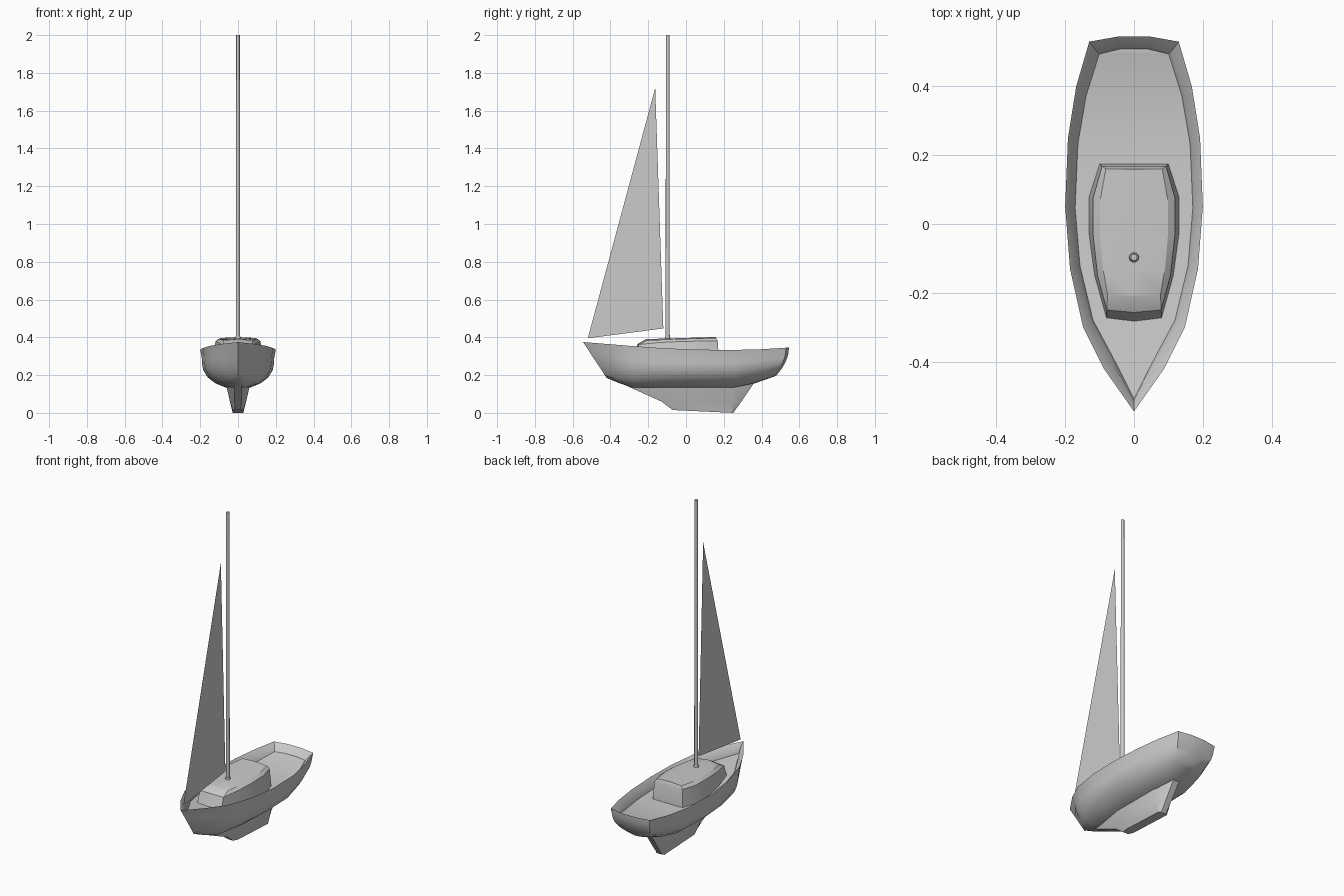
import bpy, bmesh, math

if "Cube" in bpy.data.objects:
    bpy.data.objects.remove(bpy.data.objects["Cube"])


def finish(name, bm, angle=None):
    bmesh.ops.remove_doubles(bm, verts=bm.verts, dist=0.0005)
    bmesh.ops.recalc_face_normals(bm, faces=bm.faces)
    mesh = bpy.data.meshes.new(name)
    bm.to_mesh(mesh)
    bm.free()
    ob = bpy.data.objects.new(name, mesh)
    bpy.context.collection.objects.link(ob)
    if angle:
        bpy.context.view_layer.objects.active = ob
        ob.select_set(True)
        bpy.ops.object.shade_smooth_by_angle(angle=math.radians(angle))
        ob.select_set(False)
    return ob


def loft(name, halves, angle, cap_start=False):
    """Mirror each half outline into a ring, bridge the rings, cap with cross strips."""
    bm = bmesh.new()
    rings = []
    for half in halves:
        right = [bm.verts.new(p) for p in half]
        left = [bm.verts.new((-x, y, z)) for x, y, z in half]
        rings.append(right + left[::-1])
    n = len(rings[0])
    for a, b in zip(rings, rings[1:]):
        for j in range(n):
            k = (j + 1) % n
            bm.faces.new((a[j], a[k], b[k], b[j]))
    for ring in ([rings[0]] if cap_start else []) + [rings[-1]]:
        for j in range(n // 2 - 1):
            bm.faces.new((ring[j], ring[j + 1], ring[n - 2 - j], ring[n - 1 - j]))
    return finish(name, bm, angle)


# Hull with bulwark and deck: (y at rail, y at bottom, half width, rail z, bottom z, rake power)
stations = [
    (-0.545, -0.42, 0.0, 0.375, 0.185, 1),
    (-0.42, -0.36, 0.088, 0.365, 0.16, 1),
    (-0.30, -0.28, 0.148, 0.355, 0.132, 1),
    (-0.13, -0.13, 0.186, 0.343, 0.13, 1),
    (0.05, 0.05, 0.20, 0.335, 0.13, 1),
    (0.25, 0.25, 0.192, 0.333, 0.13, 1),
    (0.40, 0.36, 0.168, 0.337, 0.155, 2),
    (0.53, 0.46, 0.13, 0.345, 0.19, 2),
    (0.545, 0.475, 0.045, 0.345, 0.195, 2),
]
# Section shape from bottom to rail: (width fraction, depth fraction)
section = [(0, 1), (0.32, 0.98), (0.6, 0.87), (0.8, 0.72), (0.92, 0.53),
           (0.955, 0.35), (0.96, 0.2), (1, 0)]
halves = []
for yt, yb, w, zt, zb, power in stations:
    half = [(w * f, yt + (yb - yt) * d ** power, zt + (zb - zt) * d) for f, d in section]
    deck_drop = 0.04 if yt > 0.5 else 0.058
    inset = 1 if w > 0.05 else 0.1
    half.append((max(0, w - 0.022 * inset), yt * 0.945, zt - 0.03))
    half.append((max(0, w - 0.029 * inset), yt * 0.932, zt - deck_drop))
    halves.append(half)
loft("hull", halves, 35)

# Keel: (nose y, front y, rear y, tail y, half width, end half width, nose z, tail z)
levels = [
    (-0.33, -0.08, 0.24, 0.365, 0.065, 0.02, 0.15, 0.165),
    (-0.13, -0.06, 0.245, 0.29, 0.042, 0.018, 0.06, 0.055),
    (-0.07, -0.04, 0.245, 0.25, 0.028, 0.015, 0.015, 0.0),
]
keel = []
for y0, y1, y2, y3, w, e, z0, z3 in levels:
    z = lambda y: z0 + (z3 - z0) * (y - y0) / (y3 - y0)
    keel.append([(e, y0, z0), (w, y1, z(y1)), (w, y2, z(y2)), (e, y3, z3)])
loft("keel", keel, 25)

# Cabin: half outlines at deck, shoulder, roof edge
cabin = [
    [(0, -0.285, 0.29), (0.08, -0.275, 0.29), (0.115, -0.15, 0.28),
     (0.131, -0.03, 0.275), (0.131, 0.08, 0.27), (0.1, 0.175, 0.27)],
    [(0, -0.257, 0.365), (0.079, -0.25, 0.362), (0.106, -0.15, 0.372),
     (0.119, -0.03, 0.378), (0.119, 0.075, 0.38), (0.093, 0.168, 0.38)],
    [(0, -0.213, 0.39), (0.077, -0.205, 0.384), (0.09, -0.13, 0.387),
     (0.099, -0.03, 0.391), (0.099, 0.065, 0.394), (0.082, 0.16, 0.397)],
    [(0, -0.205, 0.391), (0, -0.205, 0.391), (0, -0.13, 0.393),
     (0, -0.03, 0.396), (0, 0.065, 0.399), (0, 0.16, 0.402)],
]
loft("cabin", cabin, 30)


# Mast and its collar
def rod(name, r1, r2, z0, z1):
    bm = bmesh.new()
    bmesh.ops.create_cone(bm, cap_ends=True, segments=12, radius1=r1, radius2=r2, depth=z1 - z0)
    bmesh.ops.translate(bm, verts=bm.verts, vec=(0, -0.097, (z0 + z1) / 2))
    return finish(name, bm, 40)


rod("mast", 0.011, 0.0095, 0.38, 2.0)
rod("mast_collar", 0.016, 0.013, 0.38, 0.405)

# Sail: a single flat triangle
bm = bmesh.new()
bm.faces.new([bm.verts.new(p) for p in
              ((0, -0.52, 0.395), (0, -0.12, 0.447), (0, -0.163, 1.72))])
finish("jib_sail", bm)
